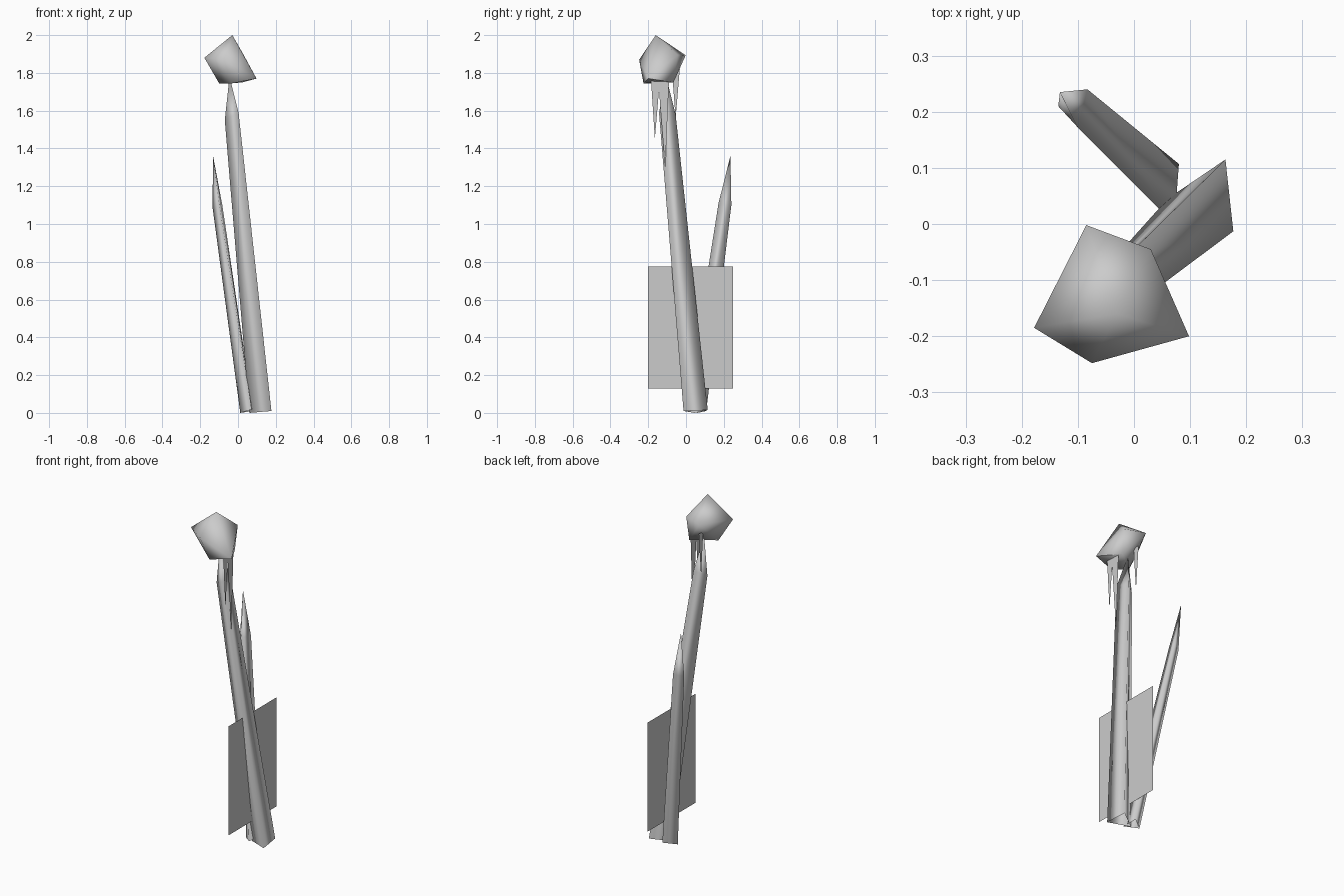
import bpy, bmesh
from mathutils import Vector

cube = bpy.data.objects.get("Cube")
if cube:
    bpy.data.objects.remove(cube, do_unlink=True)

GREY = (0.6, 0.6, 0.6, 1.0)
mat = bpy.data.materials.new("plain_grey")
mat.use_nodes = True
mat.diffuse_color = GREY
mat.node_tree.nodes["Principled BSDF"].inputs["Base Color"].default_value = GREY


def finish(name, bm, smooth=False):
    """Turn a bmesh into a named, coloured object."""
    mesh = bpy.data.meshes.new(name)
    bm.to_mesh(mesh)
    bm.free()
    mesh.materials.append(mat)
    for p in mesh.polygons:
        p.use_smooth = smooth
    obj = bpy.data.objects.new(name, mesh)
    bpy.context.collection.objects.link(obj)
    return obj


def stake(name, base, shoulder, tip):
    """Three-sided pole, open below, sharpened to a point above its shoulder."""
    bm = bmesh.new()
    low = [bm.verts.new(p) for p in base]
    high = [bm.verts.new(p) for p in shoulder]
    point = bm.verts.new(tip)
    for i in range(3):
        j = (i + 1) % 3
        bm.faces.new((low[i], low[j], high[j], high[i]))
        bm.faces.new((high[i], high[j], point))
    bmesh.ops.recalc_face_normals(bm, faces=bm.faces)
    # Make sure the open shell faces outwards
    centre = sum((v.co for v in low + high), Vector()) / 6
    f = bm.faces[:][0]
    if f.normal.dot(f.calc_center_median() - centre) < 0:
        bmesh.ops.reverse_faces(bm, faces=bm.faces)
    return finish(name, bm, True)


def sheet(name, x, outline):
    """Flat sheet standing at a fixed x, from (y, z) corners."""
    bm = bmesh.new()
    bm.faces.new([bm.verts.new((x, y, z)) for y, z in outline])
    bmesh.ops.triangulate(bm, faces=bm.faces)
    return finish(name, bm)


# Two leaning stakes
stake("tall_stake",
      [(.177, -.013, .01), (.163, .115, .015), (.06, .045, 0)],
      [(.003, -.143, 1.59), (-.01, -.055, 1.58), (-.07, -.1, 1.55)],
      (-.045, -.105, 1.78))
stake("short_stake",
      [(.08, .107, .01), (.012, .06, 0), (.072, 0, .018)],
      [(-.083, .24, 1.1), (-.135, .21, 1.09), (-.1, .172, 1.11)],
      (-.132, .235, 1.36))

# Faceted block impaled on the tall stake
bm = bmesh.new()
for p in [(-.03, -.16, 2), (-.085, -.002, 1.893), (.03, -.045, 1.895),
          (.098, -.2, 1.77), (-.075, -.248, 1.87), (-.178, -.185, 1.88),
          (-.1, -.16, 1.745), (.025, -.066, 1.75), (-.03, -.225, 1.745)]:
    bm.verts.new(p)
bmesh.ops.convex_hull(bm, input=bm.verts)
bmesh.ops.recalc_face_normals(bm, faces=bm.faces)
block = finish("impaled_block", bm, True)
bpy.context.view_layer.objects.active = block
block.select_set(True)
bpy.ops.object.shade_smooth_by_angle(angle=1.2)
block.select_set(False)

# Ragged strips hanging below the block
sheet("hanging_strips_left", .033,
      [(-.185, 1.76), (-.165, 1.45), (-.143, 1.71), (-.11, 1.29), (-.09, 1.76)])
sheet("hanging_strip_right", -.06, [(-.075, 1.82), (-.055, 1.56), (-.033, 1.82)])

# Thin upright panel across the stakes
sheet("panel", .077, [(-.2, .13), (.25, .13), (.25, .775), (-.2, .775)])
